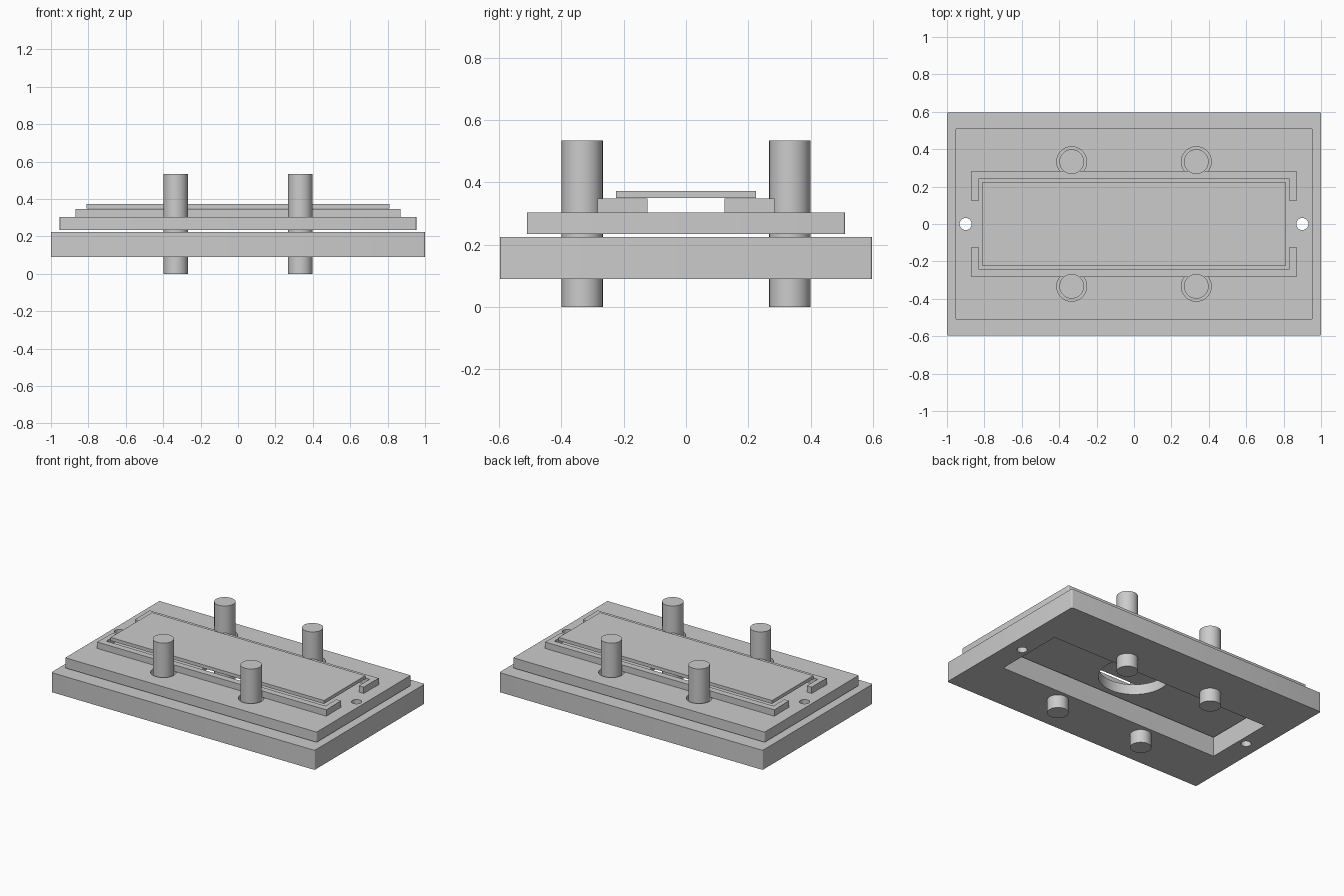
import bpy
import math

cube = bpy.data.objects.get("Cube")
if cube:
    bpy.data.objects.remove(cube, do_unlink=True)

grey = bpy.data.materials.new("machined_grey")
grey.use_nodes = True
grey.diffuse_color = (0.6, 0.6, 0.6, 1)
grey.node_tree.nodes["Principled BSDF"].inputs["Base Color"].default_value = (0.6, 0.6, 0.6, 1)


def box(name, x, y, z):
    """Box from (min, max) ranges along each axis."""
    bpy.ops.mesh.primitive_cube_add(size=1)
    ob = bpy.context.object
    ob.name = name
    ob.location = [(a + b) / 2 for a, b in (x, y, z)]
    ob.scale = [b - a for a, b in (x, y, z)]
    bpy.ops.object.transform_apply(location=True, scale=True)
    ob.data.materials.append(grey)
    return ob


def cylinder(name, x, y, radius, z):
    bpy.ops.mesh.primitive_cylinder_add(
        vertices=64, radius=radius, depth=z[1] - z[0], location=(x, y, (z[0] + z[1]) / 2))
    ob = bpy.context.object
    ob.name = name
    bpy.ops.object.transform_apply(location=True)
    ob.data.materials.append(grey)
    bpy.ops.object.shade_smooth_by_angle(angle=math.radians(30))
    return ob


def apply(ob, mod):
    bpy.context.view_layer.objects.active = ob
    bpy.ops.object.modifier_apply(modifier=mod.name)


def round_corners(ob, radius):
    """Round only the upright corner edges of a plate."""
    weights = ob.data.attributes.new("bevel_weight_edge", "FLOAT", "EDGE")
    for edge in ob.data.edges:
        a, b = (ob.data.vertices[i].co for i in edge.vertices)
        weights.data[edge.index].value = float(abs(a.z - b.z) > 0.01)
    mod = ob.modifiers.new("corners", "BEVEL")
    mod.limit_method = "WEIGHT"
    mod.width = radius
    mod.segments = 4
    apply(ob, mod)


def cut(ob, cutters):
    for cutter in cutters:
        cutter.hide_render = True
        mod = ob.modifiers.new("cut", "BOOLEAN")
        mod.operation = "DIFFERENCE"
        mod.solver = "EXACT"
        mod.object = cutter
        apply(ob, mod)
        bpy.data.objects.remove(cutter, do_unlink=True)
    bpy.ops.object.select_all(action="DESELECT")
    ob.select_set(True)
    bpy.context.view_layer.objects.active = ob
    bpy.ops.object.shade_smooth_by_angle(angle=math.radians(30))


SIDES = (-1, 1)
THROUGH = (-0.1, 0.7)
POST = 0.333


def screw_cutters():
    return [cylinder("screw_cutter", s * 0.9, 0, 0.032, THROUGH) for s in SIDES]


# Base plate with a rectangular window and two screw holes
base = box("base_plate", (-1, 1), (-0.597, 0.597), (0.09, 0.224))
round_corners(base, 0.008)
cut(base, screw_cutters() + [box("window_cutter", (-0.845, 0.845), (-0.245, 0.245), THROUGH)])

# Upper plate with a central round opening, screw holes and post clearances
upper = box("upper_plate", (-0.954, 0.954), (-0.51, 0.51), (0.234, 0.304))
round_corners(upper, 0.006)
clearances = [cylinder("clearance_cutter", sx * POST, sy * POST, 0.08, THROUGH)
              for sx in SIDES for sy in SIDES]
cut(upper, screw_cutters() + clearances + [cylinder("opening_cutter", 0, 0, 0.22, THROUGH)])

# Guide posts
for sx, end in zip(SIDES, ("right", "left")):
    for sy, row in zip(SIDES, ("front", "back")):
        cylinder(f"{row}_{end}_post", sx * POST, sy * POST, 0.066, (0, 0.534))

# Side rails with short stops turned in at each end
for sy, row in zip(SIDES, ("front", "back")):
    box(f"{row}_rail", (-0.87, 0.87), sorted((sy * 0.24, sy * 0.284)), (0.304, 0.348))
    for sx, end in zip(SIDES, ("right", "left")):
        box(f"{row}_{end}_stop", sorted((sx * 0.832, sx * 0.868)),
            sorted((sy * 0.123, sy * 0.24)), (0.304, 0.348))

# Thin cover plate held between the rails
box("cover_plate", (-0.81, 0.81), (-0.224, 0.224), (0.35, 0.373))
